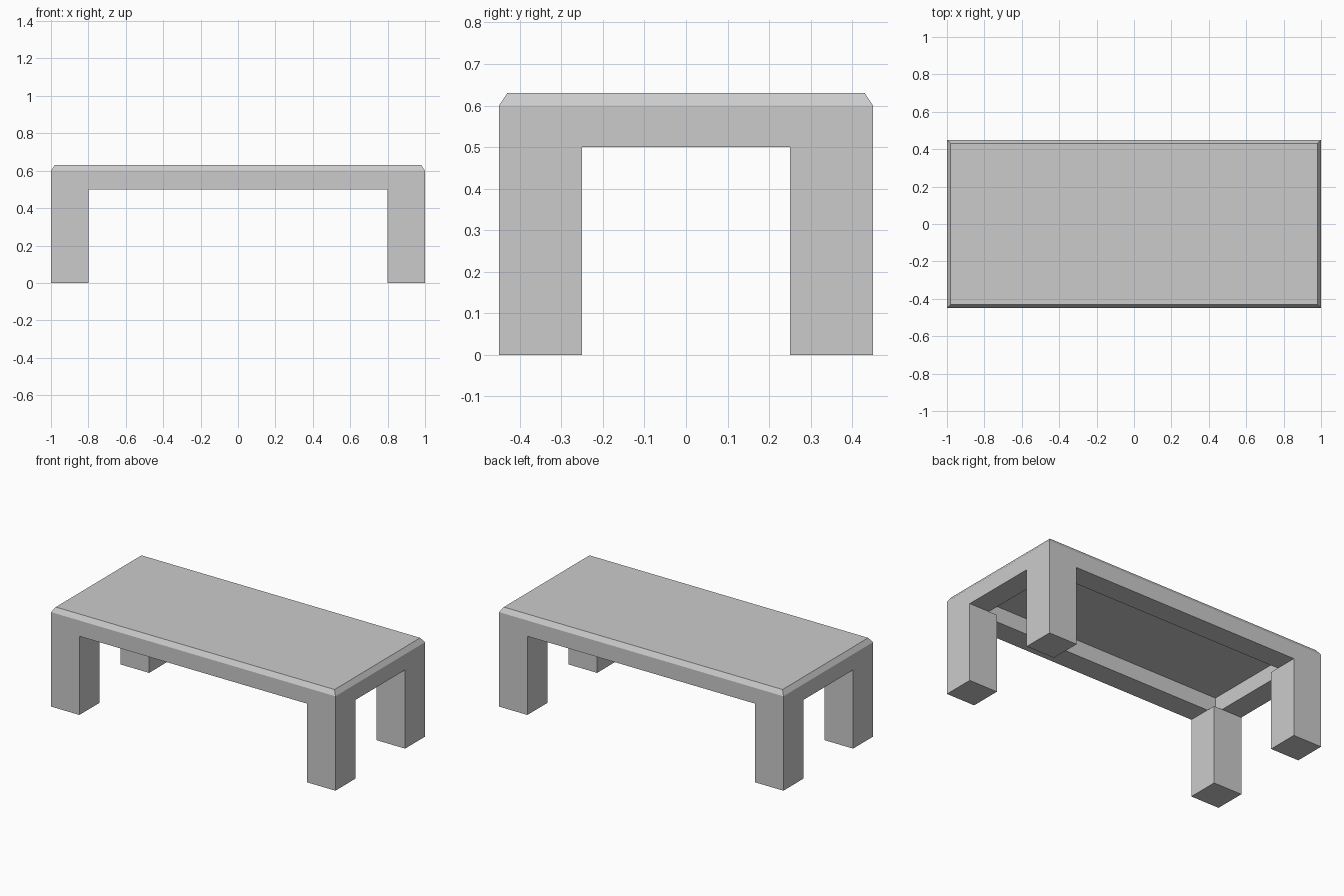
import bpy, bmesh
from mathutils import Matrix, Vector

cube = bpy.data.objects.get("Cube")
if cube:
    bpy.data.objects.remove(cube, do_unlink=True)

LENGTH, DEPTH = 2.0, 0.9
LEG, LEG_HEIGHT, APRON, LIP, CHAMFER = 0.2, 0.5, 0.1, 0.03, 0.02

grey = bpy.data.materials.new("light_grey")
grey.use_nodes = True
colour = (0.6, 0.6, 0.6, 1)
grey.diffuse_color = colour
grey.node_tree.nodes["Principled BSDF"].inputs["Base Color"].default_value = colour


def box(centre, size):
    bm = bmesh.new()
    bmesh.ops.create_cube(bm, size=1, matrix=Matrix.Translation(centre) @ Matrix.Diagonal((*size, 1)))
    return bm


def facing(bm, direction):
    bm.normal_update()
    return max(bm.faces, key=lambda f: f.normal.z * direction)


def finish(bm, name):
    mesh = bpy.data.meshes.new(name)
    bm.to_mesh(mesh)
    bm.free()
    mesh.materials.append(grey)
    bpy.context.collection.objects.link(bpy.data.objects.new(name, mesh))


# Table top: apron slab with chamfered upper lip and hollow underside
top = box((0, 0, LEG_HEIGHT + APRON / 2), (LENGTH, DEPTH, APRON))
upper, under = facing(top, 1), facing(top, -1)
lip = bmesh.ops.extrude_face_region(top, geom=[upper])
bmesh.ops.delete(top, geom=[upper], context="FACES_ONLY")
for v in [g for g in lip["geom"] if isinstance(g, bmesh.types.BMVert)]:
    v.co.x -= CHAMFER if v.co.x > 0 else -CHAMFER
    v.co.y -= CHAMFER if v.co.y > 0 else -CHAMFER
    v.co.z += LIP
bmesh.ops.inset_individual(top, faces=[under], thickness=LEG)
hollow = bmesh.ops.extrude_face_region(top, geom=[under])
bmesh.ops.delete(top, geom=[under], context="FACES_ONLY")
bmesh.ops.translate(top, vec=Vector((0, 0, APRON)),
                    verts=[g for g in hollow["geom"] if isinstance(g, bmesh.types.BMVert)])
bmesh.ops.recalc_face_normals(top, faces=top.faces)
finish(top, "table_top")

# Four square corner legs, open where they meet the apron
for side, sx in (("left", 1), ("right", -1)):
    for end, sy in (("front", -1), ("back", 1)):
        leg = box((sx * (LENGTH - LEG) / 2, sy * (DEPTH - LEG) / 2, LEG_HEIGHT / 2),
                  (LEG, LEG, LEG_HEIGHT))
        bmesh.ops.delete(leg, geom=[facing(leg, 1)], context="FACES_ONLY")
        finish(leg, f"{end}_{side}_leg")
